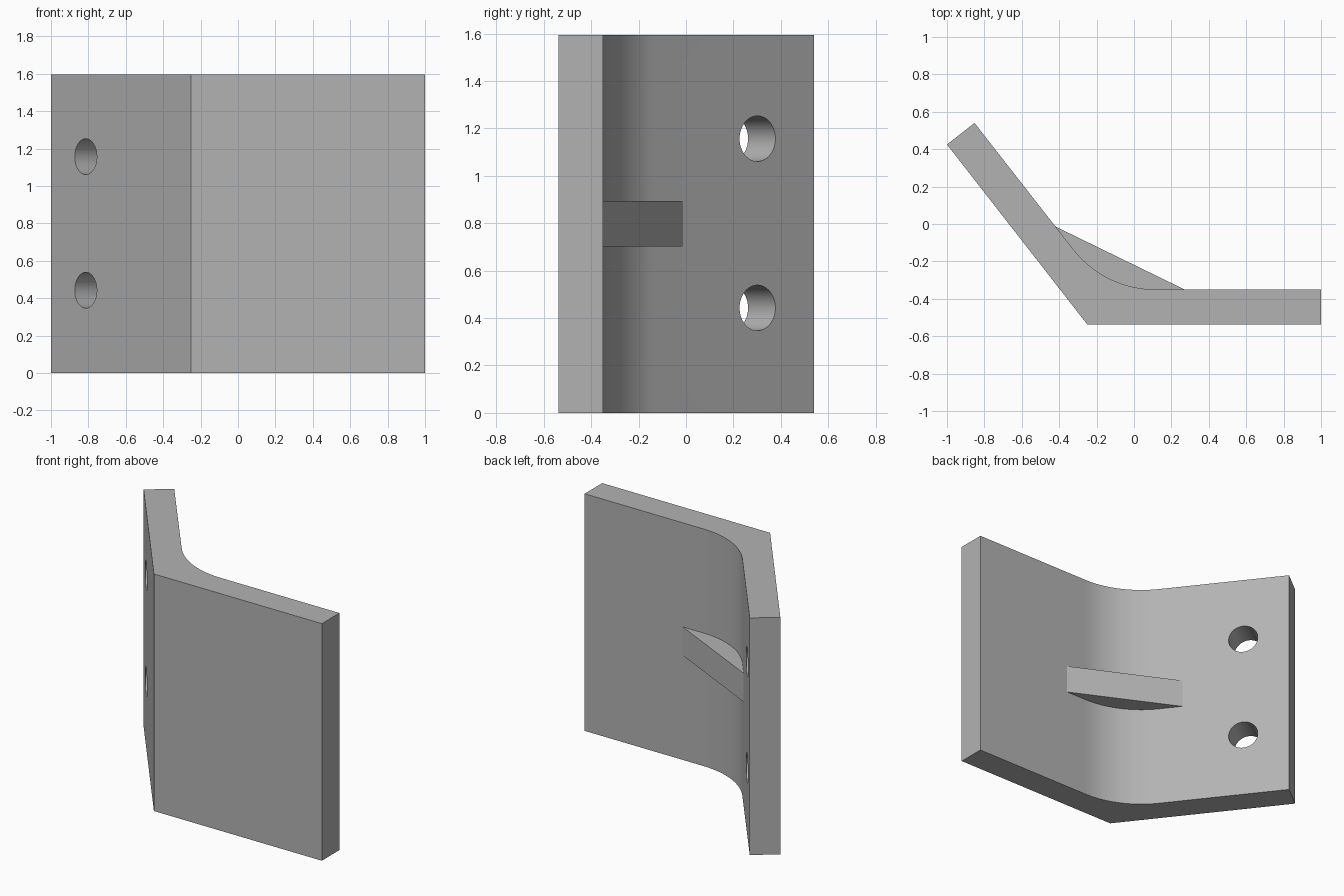
import bpy, bmesh
from math import radians, tan
from mathutils import Vector, Quaternion

cube = bpy.data.objects.get("Cube")
if cube:
    bpy.data.objects.remove(cube)

# Main dimensions
HEIGHT, THICK, FILLET = 1.595, 0.187, 0.56
BASE_Z = 0.0
bend_outer = Vector((-0.25, -0.537, 0))
along_base = Vector((1, 0, 0))
along_flange = Vector((-0.616, 0.788, 0)).normalized()
flange_normal = Vector((-along_flange.y, along_flange.x, 0)) * -1
flange_end = Vector((-1, 0.425, 0))
half_turn = along_base.angle(-along_flange) / 2

grey = bpy.data.materials.new("steel grey")
grey.use_nodes = True
colour = (0.45, 0.45, 0.45, 1)
grey.diffuse_color = colour
grey.node_tree.nodes["Principled BSDF"].inputs["Base Color"].default_value = colour


def extrude_profile(name, points, z0, z1):
    """Solid prism from a plan outline."""
    bm = bmesh.new()
    face = bm.faces.new([bm.verts.new((p.x, p.y, z0)) for p in points])
    result = bmesh.ops.extrude_face_region(bm, geom=[face])
    verts = [g for g in result["geom"] if isinstance(g, bmesh.types.BMVert)]
    bmesh.ops.translate(bm, vec=(0, 0, z1 - z0), verts=verts)
    bmesh.ops.recalc_face_normals(bm, faces=bm.faces)
    mesh = bpy.data.meshes.new(name)
    bm.to_mesh(mesh)
    bm.free()
    mesh.materials.append(grey)
    obj = bpy.data.objects.new(name, mesh)
    bpy.context.collection.objects.link(obj)
    return obj


def activate(obj):
    bpy.ops.object.select_all(action="DESELECT")
    obj.select_set(True)
    bpy.context.view_layer.objects.active = obj


# Bent plate with a filleted inner corner
base_inner_y = bend_outer.y + THICK
flange_inner_end = flange_end + flange_normal * THICK
run = (flange_inner_end.y - base_inner_y) / along_flange.y
bend_inner = flange_inner_end - along_flange * run
tangent = FILLET * tan(half_turn)
arc_start = bend_inner + along_base * tangent
arc_centre = arc_start + Vector((0, FILLET, 0))
STEPS = 24
arc = [arc_centre + Quaternion((0, 0, 1), -2 * half_turn * i / STEPS) @ (arc_start - arc_centre)
       for i in range(STEPS + 1)]
outline = [flange_end, bend_outer, Vector((1, bend_outer.y, 0)),
           Vector((1, base_inner_y, 0))] + arc + [flange_inner_end]
plate = extrude_profile("bent_plate", outline, BASE_Z, HEIGHT)

# Two bolt holes square to the flange
hole_centre = bend_outer + along_flange * 0.917 + flange_normal * THICK / 2
for z in (0.443, 1.157):
    bpy.ops.mesh.primitive_cylinder_add(vertices=48, radius=0.096, depth=0.6,
                                        location=hole_centre + Vector((0, 0, z)))
    cutter = bpy.context.object
    cutter.name = "hole_cutter"
    cutter.hide_render = True
    cutter.data.materials.append(grey)
    cutter.rotation_euler = flange_normal.to_track_quat("Z", "Y").to_euler()
    activate(plate)
    cut = plate.modifiers.new("bolt_hole", "BOOLEAN")
    cut.operation, cut.solver, cut.object = "DIFFERENCE", "EXACT", cutter
    bpy.ops.object.modifier_apply(modifier=cut.name)
    bpy.data.objects.remove(cutter)

activate(plate)
bpy.ops.object.shade_smooth_by_angle(angle=radians(30))

# Triangular gusset bridging the inner corner, rooted inside the plate
LEG = 0.427
root = bend_inner + (bend_outer - bend_inner) * 0.5
extrude_profile("gusset_rib", [bend_inner + along_base * LEG,
                               bend_inner + along_flange * LEG, root], 0.703, 0.895)
